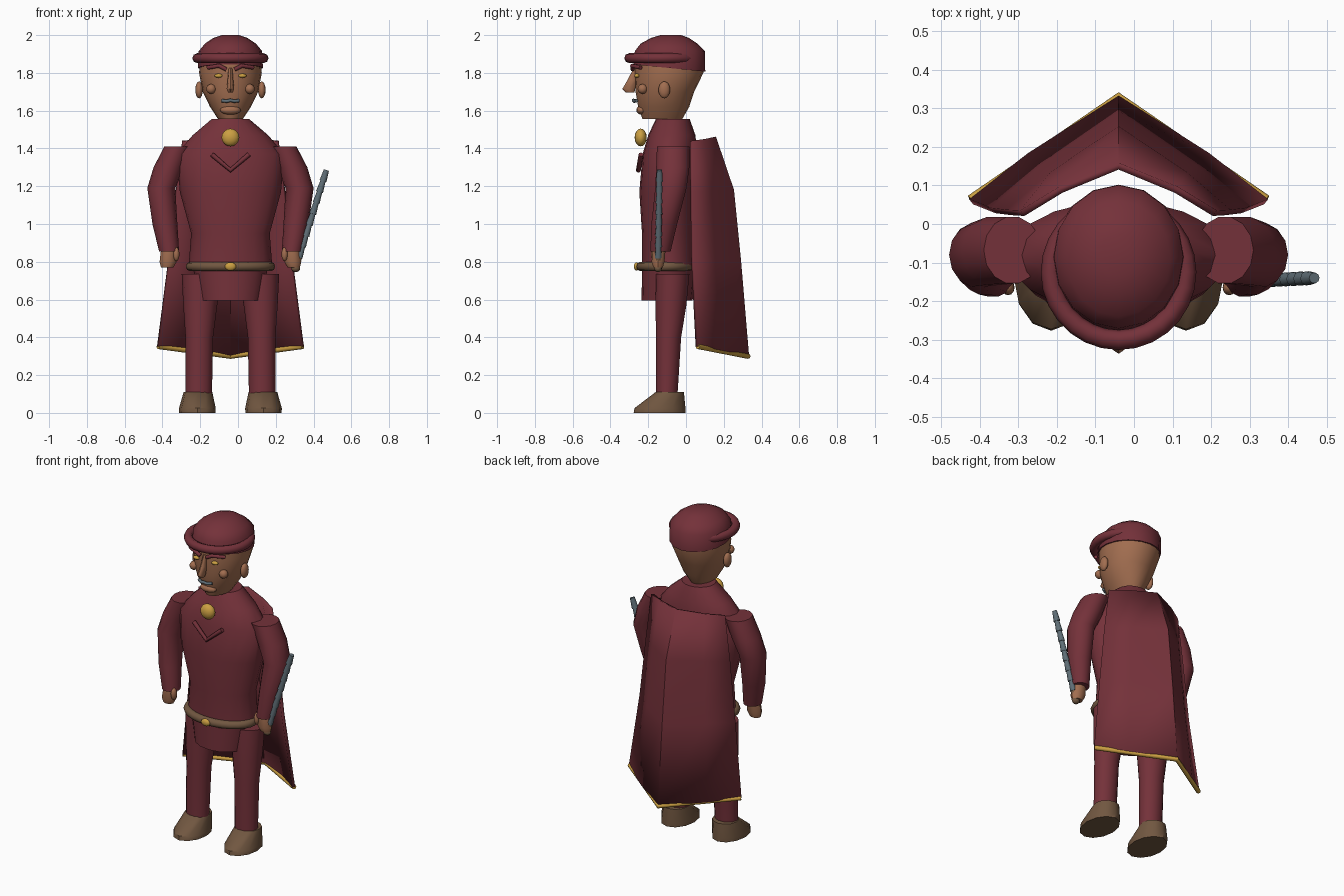
import bpy, bmesh, math
from mathutils import Matrix, Vector

if "Cube" in bpy.data.objects:
    bpy.data.objects.remove(bpy.data.objects["Cube"])

CX = -0.04  # body axis; all x values below are measured from it


def material(name, rgb):
    m = bpy.data.materials.new(name)
    m.diffuse_color = (*rgb, 1)
    m.use_nodes = True
    m.node_tree.nodes["Principled BSDF"].inputs["Base Color"].default_value = m.diffuse_color
    return m


RED = material("wine red cloth", (0.175, 0.031, 0.042))
SKIN = material("tan skin", (0.36, 0.155, 0.08))
GOLD = material("gold trim", (0.60, 0.35, 0.055))
BROWN = material("brown leather", (0.165, 0.095, 0.052))
STEEL = material("grey steel", (0.115, 0.155, 0.18))


def smooth(ob, angle=40):
    bpy.ops.object.select_all(action='DESELECT')
    ob.select_set(True)
    bpy.context.view_layer.objects.active = ob
    bpy.ops.object.shade_smooth_by_angle(angle=math.radians(angle))


def finish(bm, name, mat, angle=40):
    bmesh.ops.recalc_face_normals(bm, faces=bm.faces)
    me = bpy.data.meshes.new(name)
    bm.to_mesh(me)
    bm.free()
    me.materials.append(mat)
    ob = bpy.data.objects.new(name, me)
    ob.location.x = CX
    bpy.context.collection.objects.link(ob)
    smooth(ob, angle)
    return ob


def loft(name, mat, rings, n=16, side=1, angle=40):
    """Stacked ellipses: each ring is (z, x, y, radius x, radius y)."""
    bm = bmesh.new()
    loops = []
    for z, x, y, rx, ry in rings:
        loops.append([bm.verts.new((side * x + rx * math.cos(2 * math.pi * i / n),
                                    y + ry * math.sin(2 * math.pi * i / n), z))
                      for i in range(n)])
    for a, b in zip(loops, loops[1:]):
        for i in range(n):
            j = (i + 1) % n
            bm.faces.new((a[i], a[j], b[j], b[i]))
    bm.faces.new(loops[0][::-1])
    bm.faces.new(loops[-1])
    return finish(bm, name, mat, angle)


def ball(name, mat, loc, radii, seg=12):
    bm = bmesh.new()
    bmesh.ops.create_uvsphere(bm, u_segments=seg, v_segments=8, radius=1,
                              matrix=Matrix.Translation(loc) @ Matrix.Diagonal((*radii, 1)))
    return finish(bm, name, mat, 60)


def ring(name, mat, loc, rx, ry, r, tilt=0.0):
    """Elliptical torus, optionally tilted about x."""
    bm = bmesh.new()
    n, k = 28, 8
    rot = Matrix.Rotation(tilt, 3, 'X')
    g = []
    for i in range(n):
        a = 2 * math.pi * i / n
        row = []
        for j in range(k):
            b = 2 * math.pi * j / k
            p = Vector(((rx + r * math.cos(b)) * math.cos(a),
                        (ry + r * math.cos(b)) * math.sin(a), r * math.sin(b)))
            row.append(bm.verts.new(rot @ p + Vector(loc)))
        g.append(row)
    for i in range(n):
        for j in range(k):
            bm.faces.new((g[i][j], g[(i + 1) % n][j],
                          g[(i + 1) % n][(j + 1) % k], g[i][(j + 1) % k]))
    return finish(bm, name, mat, 60)


def tube(name, mat, pts, r):
    cu = bpy.data.curves.new(name, 'CURVE')
    cu.dimensions = '3D'
    cu.bevel_depth = r
    cu.bevel_resolution = 2
    cu.use_fill_caps = True
    sp = cu.splines.new('POLY')
    sp.points.add(len(pts) - 1)
    for p, co in zip(sp.points, pts):
        p.co = (*co, 1)
    cu.materials.append(mat)
    ob = bpy.data.objects.new(name, cu)
    ob.location.x = CX
    bpy.context.collection.objects.link(ob)
    bpy.ops.object.select_all(action='DESELECT')
    ob.select_set(True)
    bpy.context.view_layer.objects.active = ob
    bpy.ops.object.convert(target='MESH')
    smooth(bpy.context.object, 50)


# Head and beret
loft("head", SKIN, [(1.555, 0, -.125, .065, .105), (1.62, 0, -.118, .108, .135),
                    (1.70, 0, -.112, .147, .155), (1.80, 0, -.09, .166, .182),
                    (1.87, 0, -.09, .16, .18)], 20)
dome = loft("beret_dome", RED, [(1.825, 0, -.088, .172, .190), (1.915, 0, -.085, .168, .186),
                                (1.955, 0, -.09, .135, .15), (1.985, 0, -.085, .09, .10),
                                (2.0, 0, -.08, .045, .055)], 16, angle=60)
for v in dome.data.vertices:      # rim dips toward the back
    if v.co.z < 1.83:
        v.co.z = 1.826 - (v.co.y + .09) * .1
ring("beret_brim", RED, (0, -.125, 1.878), .176, .176, .026, 0.0)

# Face
loft("nose", SKIN, [(1.695, 0, -.295, .012, .022), (1.715, 0, -.303, .02, .034),
                    (1.76, 0, -.283, .015, .028), (1.825, 0, -.265, .01, .012)], 8, angle=50)
ball("chin", SKIN, (0, -.235, 1.603), (.055, .028, .024))
tube("moustache", STEEL, [(-.045, -.262, 1.653), (-.02, -.275, 1.65), (0, -.278, 1.655),
                          (.02, -.275, 1.65), (.045, -.262, 1.653)], .009)
for s, w in ((-1, "left"), (1, "right")):
    ball(w + "_eye", GOLD, (s * .063, -.26, 1.785), (.022, .014, .011))
    ball(w + "_cheek", SKIN, (s * .102, -.23, 1.715), (.026, .026, .026))
    ball(w + "_ear", SKIN, (s * .166, -.115, 1.71), (.02, .031, .045))
    tube(w + "_brow", RED, [(s * .022, -.283, 1.818), (s * .06, -.285, 1.838),
                            (s * .12, -.24, 1.828)], .011)

# Tunic, hip panel and belt
loft("tunic", RED, [(.77, 0, -.09, .222, .143), (.95, 0, -.09, .208, .143),
                    (1.17, 0, -.095, .268, .152), (1.37, 0, -.085, .285, .145),
                    (1.47, 0, -.075, .20, .125), (1.555, 0, -.07, .10, .09)], 20)
loft("hip_panel", RED, [(.595, 0, -.10, .165, .135), (.78, 0, -.09, .20, .143)], 16)
ring("belt", BROWN, (0, -.105, .775), .212, .135, .025)
ball("buckle", GOLD, (0, -.262, .775), (.03, .014, .022))
ball("brooch", GOLD, (0, -.24, 1.458), (.047, .032, .047), 16)
tube("chest_chevron", RED, [(-.098, -.238, 1.368), (0, -.252, 1.285), (.098, -.238, 1.368)], .013)

# Limbs
for s, w in ((-1, "left"), (1, "right")):
    loft(w + "_arm", RED, [(.855, .325, -.135, .053, .055), (1.0, .347, -.115, .066, .07),
                           (1.19, .366, -.08, .074, .085), (1.30, .325, -.07, .082, .09),
                           (1.41, .275, -.068, .075, .088)], 14, s)
    loft(w + "_hand", SKIN, [(.77, .335, -.148, .033, .026), (.80, .33, -.148, .045, .036),
                             (.87, .325, -.142, .042, .036)], 10, s)
    ball(w + "_thumb", SKIN, (s * .287, -.165, .84), (.017, .02, .037))
    loft(w + "_leg", RED, [(.09, .168, -.102, .07, .058), (.40, .165, -.092, .073, .068),
                           (.57, .16, -.08, .09, .084), (.735, .15, -.07, .108, .09)], 14, s)
    loft(w + "_shoe", BROWN, [(0, .175, -.14, .096, .137), (.025, .175, -.138, .097, .135),
                              (.11, .172, -.086, .076, .075)], 12, s)

# Segmented baton in the right hand
a, b = Vector((.345, -.148, .765)), Vector((.508, -.14, 1.285))
step = (b - a) / 9
axis = step.to_track_quat('Z', 'Y').to_matrix().to_4x4()
bm = bmesh.new()
for i in range(1, 9):
    bmesh.ops.create_cone(bm, cap_ends=True, segments=10, radius1=.019, radius2=.014,
                          depth=step.length * 1.02,
                          matrix=Matrix.Translation(a + step * (i + .5)) @ axis)
finish(bm, "baton", STEEL)
tube("baton_grip", BROWN, [a, a + step * 1.2], .016)
ball("baton_pommel", BROWN, a, (.024, .02, .02))

# Cape: rows of (z centre, z edge, half width, y centre, y edge), folded along its spine
rows = [(1.46, 1.44, .25, .15, .028), (1.18, 1.17, .285, .245, .03),
        (.80, .80, .325, .283, .035), (.30, .352, .383, .325, .058)]
cols = [-1, -.6, 0, .6, 1]
bm = bmesh.new()
grid = []
for zc, ze, hw, yc, ye in rows:
    grid.append([bm.verts.new((hw * t, yc + (ye - yc) * abs(t) + (.012 if abs(t) == .6 else 0),
                               zc + (ze - zc) * abs(t))) for t in cols])
for r0, r1 in zip(grid, grid[1:]):
    for i in range(len(cols) - 1):
        bm.faces.new((r0[i], r0[i + 1], r1[i + 1], r1[i]))
cape = finish(bm, "cape", RED, 45)
thick = cape.modifiers.new("thickness", 'SOLIDIFY')
thick.thickness = .018
thick.offset = 0
tube("cape_hem", GOLD, [(-.383, .062, .352), (0, .328, .30), (.383, .062, .352)], .014)
